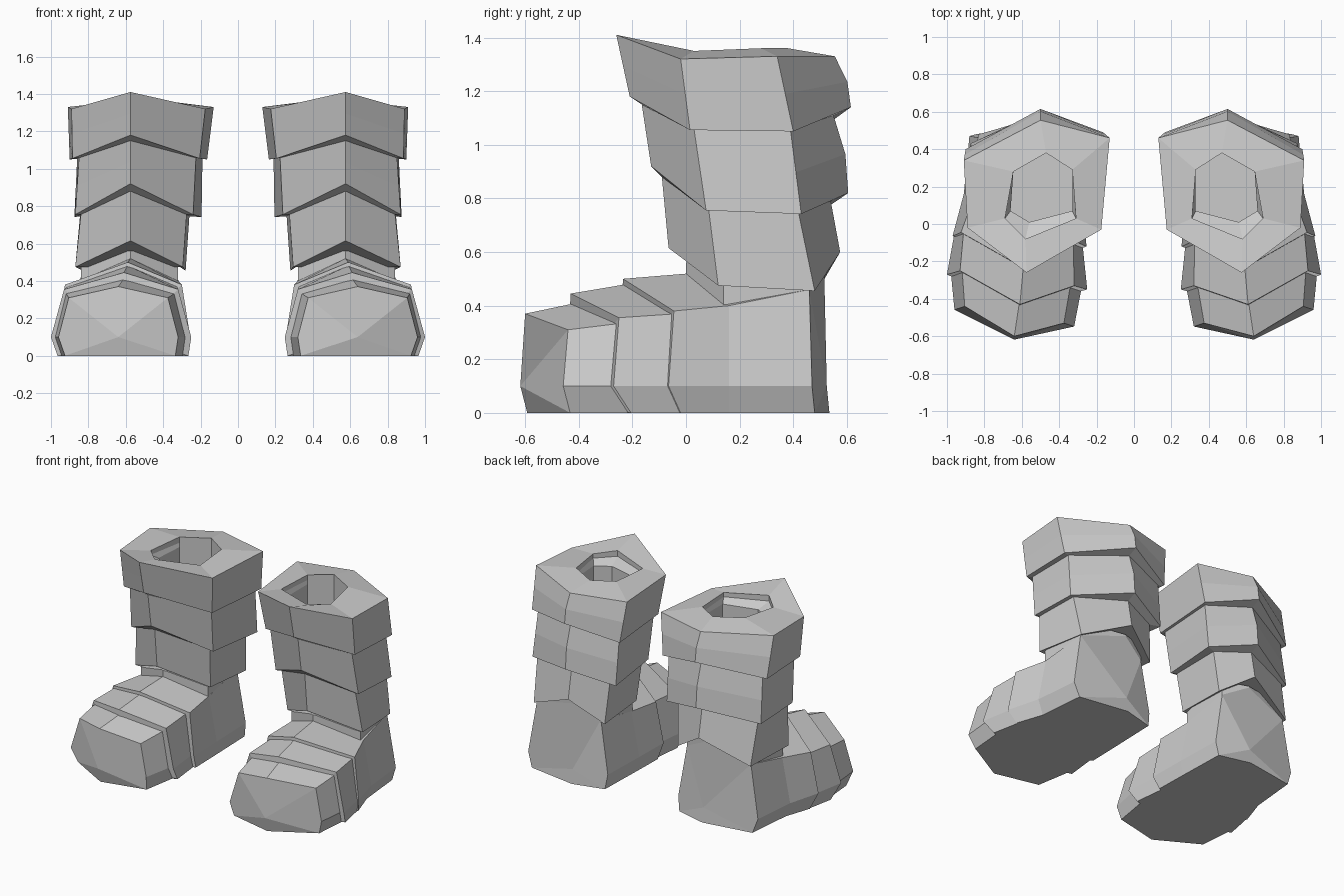
import bpy, bmesh


def make_object(name, bm):
    """Finish a flat-shaded mesh and mirror it into the second boot."""
    bmesh.ops.recalc_face_normals(bm, faces=bm.faces[:])
    mesh = bpy.data.meshes.new(name)
    bm.to_mesh(mesh)
    bm.free()
    obj = bpy.data.objects.new(name, mesh)
    bpy.context.collection.objects.link(obj)
    mod = obj.modifiers.new("pair", 'MIRROR')
    mod.use_mirror_merge = False
    return obj


def loft(name, rings, hubs=None):
    """Skin closed rings; cap the ends with a face or a fan around a hub."""
    bm = bmesh.new()
    loops = [[bm.verts.new(p) for p in r] for r in rings]
    n = len(loops[0])
    for a, b in zip(loops, loops[1:]):
        for i in range(n):
            j = (i + 1) % n
            bm.faces.new((a[i], a[j], b[j], b[i]))
    for k, loop in enumerate((loops[0], loops[-1])):
        if hubs:
            # split the end into four quads around the hub
            h = bm.verts.new(hubs[k])
            for i in range(0, n, 2):
                bm.faces.new((h, loop[i - 1], loop[i], loop[i + 1]))
        else:
            bm.faces.new(loop)
    return make_object(name, bm)


def section(xo, yo, zo, xc, yc, zc, xi, yi, flare=0.055, dm=-0.015, db=0.03):
    """Foot cross-section: outer, ridge and inner columns, flared near the sole."""
    ring = [(xc, yc, zc), (xo, yo, zo), (xo + flare, yo + dm, 0.1),
            (xo + flare - 0.035, yo + db, 0), (xc, yc + db, 0),
            (xi - flare + 0.015, yi + db, 0), (xi - flare, yi + dm, 0.1), (xi, yi, zo)]
    return ring, (xc, yc + dm, 0.1)


def foot_part(name, *secs):
    made = [section(*s) for s in secs]
    loft(name, [m[0] for m in made], (made[0][1], made[-1][1]))


# Foot: toe cap, middle plate, heel body
foot_part("toe_cap",
          (.905, -.44, .31, .64, -.60, .37, .375, -.53, .055, -.018, .008),
          (.92, -.235, .335, .61, -.40, .412, .335, -.30, .06, -.015, .045))
foot_part("middle_plate",
          (.93, -.25, .355, .61, -.43, .445, .32, -.33, .07, -.02, .045),
          (.91, -.03, .37, .59, -.21, .482, .325, -.09, .05, -.02, .03))
foot_part("heel_body",
          (.925, -.045, .38, .59, -.235, .50, .30, -.10, .045, -.02, .025),
          (.85, .16, .40, .575, .01, .52, .32, .14, .06, 0, 0),
          (.82, .46, .46, .50, .515, .55, .33, .46, .06, .01, .02))

# Ankle core joining the foot to the shaft
ankle = [(.575, .00), (.84, .14), (.82, .46), (.50, .515), (.33, .46), (.32, .13)]
loft("ankle", [[(x, y, z) for x, y in ankle] for z in (.38, .56)])

# Shaft: three overlapping tiers, each given as (bottom, top) six-sided rings
tiers = [
    ([(.575, -.065, .615), (.87, .12, .475), (.83, .48, .455),
      (.50, .575, .60), (.28, .49, .455), (.295, .12, .475)],
     [(.575, -.09, .88), (.84, .085, .755), (.845, .42, .745),
      (.50, .54, .79), (.26, .46, .745), (.275, .085, .755)]),
    ([(.575, -.13, .92), (.87, .075, .755), (.875, .43, .742),
      (.50, .605, .82), (.195, .49, .742), (.24, .07, .755)],
     [(.575, -.165, 1.15), (.85, .03, 1.058), (.86, .39, 1.052),
      (.50, .55, 1.11), (.19, .46, 1.052), (.225, .03, 1.058)]),
    ([(.575, -.21, 1.18), (.885, .015, 1.055), (.90, .40, 1.05),
      (.50, .615, 1.14), (.165, .49, 1.05), (.205, .01, 1.055)],
     [(.575, -.26, 1.41), (.89, -.02, 1.32), (.91, .34, 1.33),
      (.50, .555, 1.33), (.13, .46, 1.33), (.175, -.03, 1.32)]),
]
rings = []
for i, (low, high) in enumerate(tiers):
    rings.append(low)
    if i:
        # bulge at the back of the calf
        mid = [tuple((p + q) / 2 for p, q in zip(a, b)) for a, b in zip(low, high)]
        x, y, z = mid[3]
        mid[3] = (x, y + .017, z)
        rings.append(mid)
    rings.append(high)

# Leg opening: rim, small front ledge and inner well
rim = [(.58, -.08, 1.36), (.69, .03, 1.35), (.645, .28, 1.36),
       (.47, .38, 1.36), (.33, .29, 1.355), (.31, .03, 1.35)]
ledge = [(.56, .01, 1.29), (.66, .07, 1.29)] + [(x, y, 1.29) for x, y, _ in rim[2:5]] + [(.33, .07, 1.29)]
rings += [rim, [(x, y, 1.32) for x, y, _ in rim], ledge, [(x, y, 1.0) for x, y, _ in ledge]]
loft("boot_shaft", rings)
